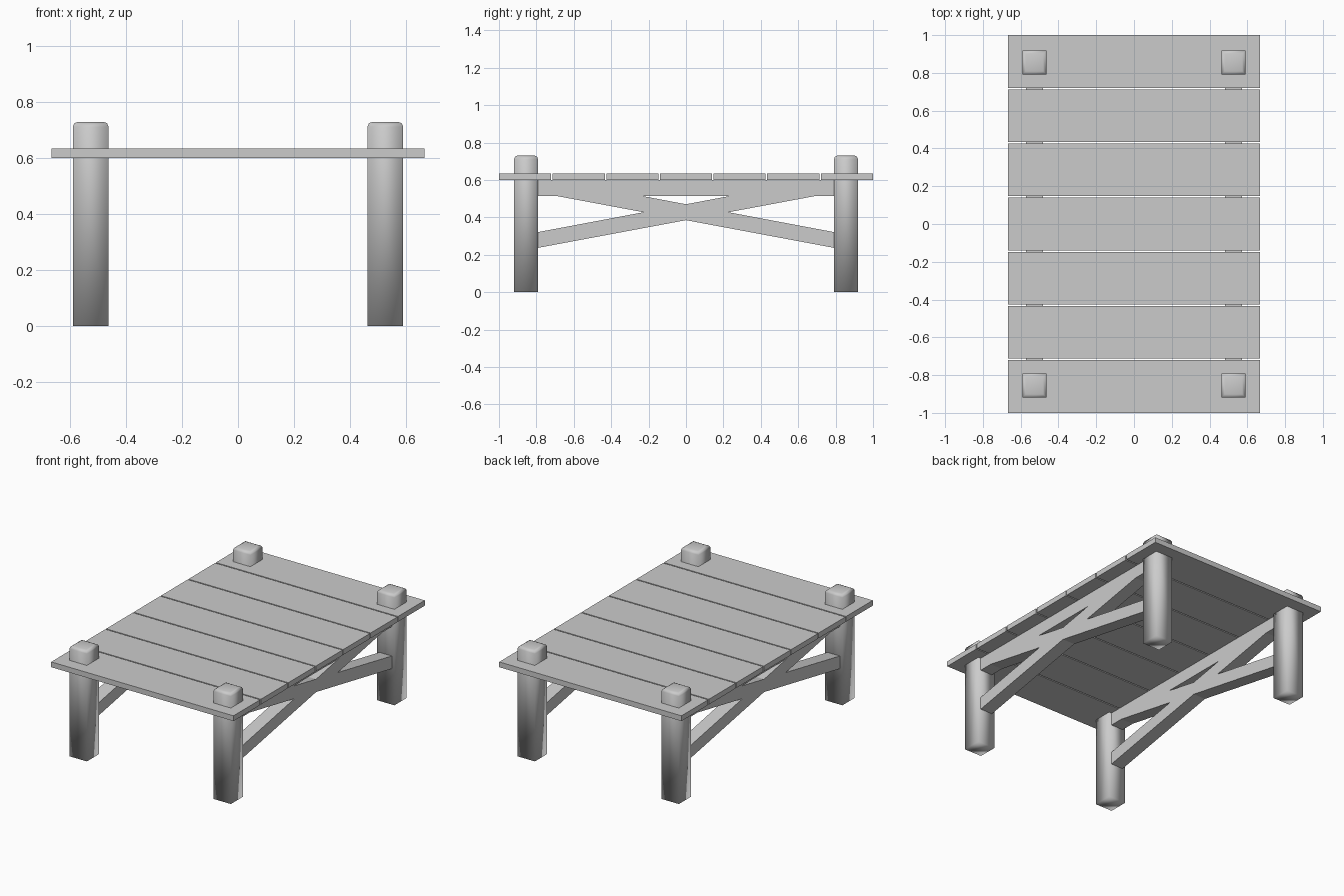
import bpy
import bmesh
from mathutils import Matrix, Vector

cube = bpy.data.objects.get("Cube")
if cube:
    bpy.data.objects.remove(cube, do_unlink=True)

# One plain grey for the whole pier
grey = bpy.data.materials.new("weathered_grey")
grey.use_nodes = True
colour = (0.6, 0.6, 0.6, 1)
grey.diffuse_color = colour
grey.node_tree.nodes["Principled BSDF"].inputs["Base Color"].default_value = colour


def finish(name, bm, smooth=False):
    bmesh.ops.recalc_face_normals(bm, faces=bm.faces)
    mesh = bpy.data.meshes.new(name)
    bm.to_mesh(mesh)
    bm.free()
    mesh.materials.append(grey)
    for poly in mesh.polygons:
        poly.use_smooth = smooth
    obj = bpy.data.objects.new(name, mesh)
    bpy.context.collection.objects.link(obj)
    return obj


def box(centre, size):
    bm = bmesh.new()
    matrix = Matrix.Translation(centre) @ Matrix.Diagonal((*size, 1))
    bmesh.ops.create_cube(bm, size=1, matrix=matrix)
    return bm


def side_plate(name, profile, x, width):
    """Extrude a (y, z) outline along x, centred on x."""
    bm = bmesh.new()
    verts = [bm.verts.new((x - width / 2, y, z)) for y, z in profile]
    face = bm.faces.new(verts)
    result = bmesh.ops.extrude_face_region(bm, geom=[face])
    moved = [v for v in result["geom"] if isinstance(v, bmesh.types.BMVert)]
    bmesh.ops.translate(bm, verts=moved, vec=Vector((width, 0, 0)))
    return finish(name, bm)


POST_X, POST_Y = 0.527, 0.855
POST_W, POST_H = 0.128, 0.73
DECK_BOTTOM, DECK_TOP = 0.6, 0.635
GAP, PLANKS = 0.008, 7

# Deck planks
depth = (2 - GAP * (PLANKS - 1)) / PLANKS
for i in range(PLANKS):
    y = -1 + depth / 2 + i * (depth + GAP)
    finish(f"deck_plank_{i + 1}",
           box((0, y, (DECK_BOTTOM + DECK_TOP) / 2),
               (1.334, depth, DECK_TOP - DECK_BOTTOM)))

for sx, side in ((1, "left"), (-1, "right")):
    x = sx * POST_X

    # Softly shaded square posts with rounded tops
    for sy, end in ((-1, "front"), (1, "back")):
        bm = box((x, sy * POST_Y, POST_H / 2), (POST_W, POST_W, POST_H))
        rim = [e for e in bm.edges if all(v.co.z > POST_H / 2 for v in e.verts)]
        bmesh.ops.bevel(bm, geom=rim, offset=0.018, segments=2,
                        profile=0.5, affect='EDGES')
        finish(f"{end}_{side}_post", bm, smooth=True)

    # Beam under the deck
    finish(f"{side}_beam", box((x, 0, 0.5575), (0.09, 2 * POST_Y, 0.085)))

    # Crossed braces, trimmed under the deck
    for sy, name in ((1, "rising"), (-1, "falling")):
        profile = [(-0.84, 0.228), (0.84, 0.542), (0.84, DECK_BOTTOM),
                   (0.69, DECK_BOTTOM), (-0.84, 0.312)]
        side_plate(f"{side}_{name}_brace",
                   [(sy * y, z) for y, z in profile], x, 0.09)
